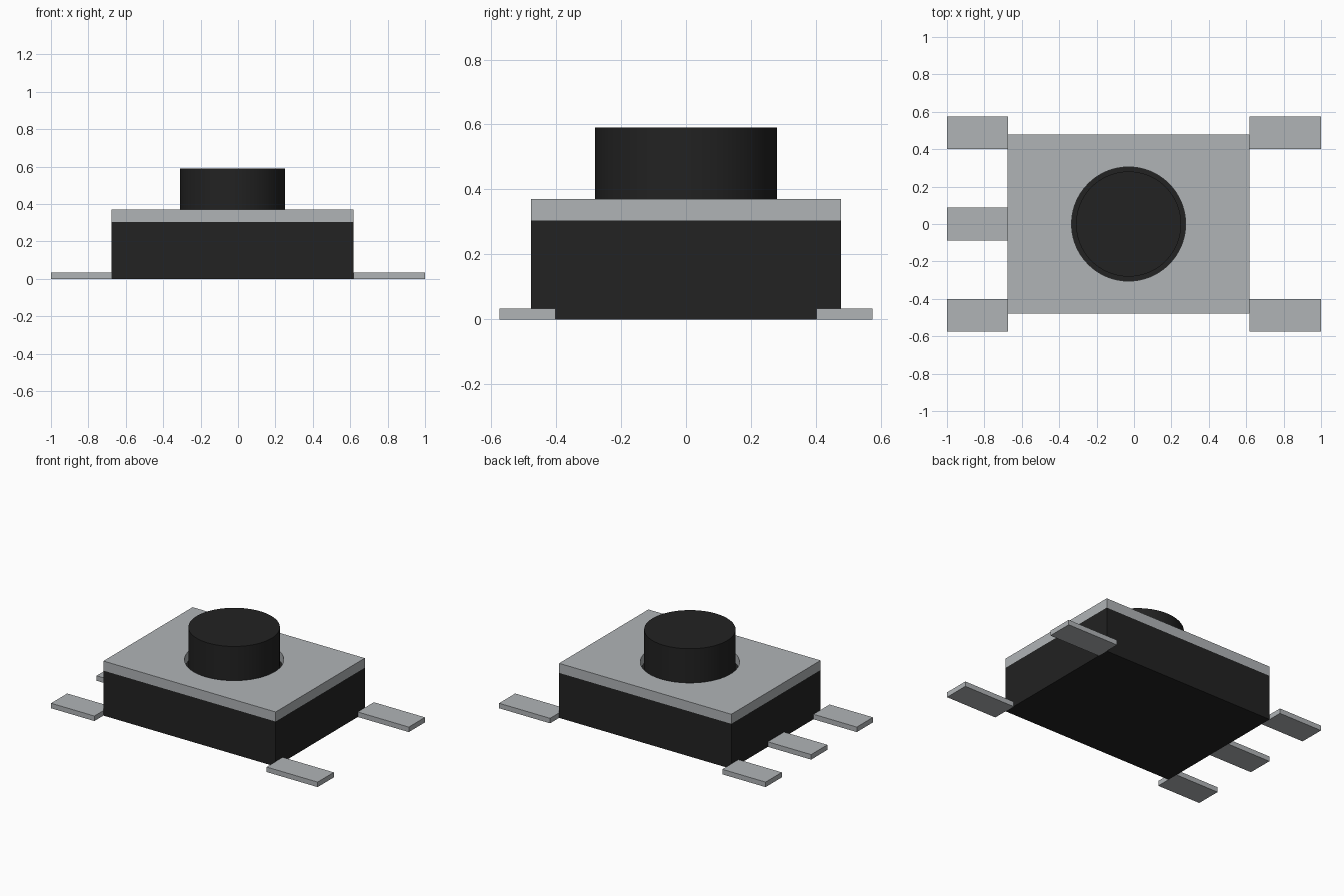
import bpy
import math

default = bpy.data.objects.get("Cube")
if default:
    bpy.data.objects.remove(default, do_unlink=True)


def make_material(name, rgb):
    mat = bpy.data.materials.new(name)
    mat.use_nodes = True
    mat.diffuse_color = (*rgb, 1)
    mat.node_tree.nodes["Principled BSDF"].inputs["Base Color"].default_value = (*rgb, 1)
    return mat


black = make_material("black plastic", (0.016, 0.016, 0.016))
metal = make_material("grey metal", (0.434, 0.456, 0.470))


def box(name, xs, ys, zs, mat):
    """Box spanning the given ranges."""
    spans = (xs, ys, zs)
    bpy.ops.mesh.primitive_cube_add(size=1, location=[sum(s) / 2 for s in spans])
    obj = bpy.context.object
    obj.name = name
    obj.scale = [s[1] - s[0] for s in spans]
    bpy.ops.object.transform_apply(location=False, rotation=False, scale=True)
    obj.data.materials.append(mat)
    return obj


def cylinder(name, radius, zs, mat):
    """Upright cylinder on the button axis."""
    bpy.ops.mesh.primitive_cylinder_add(
        vertices=96, radius=radius, depth=zs[1] - zs[0],
        location=(BUTTON_X, 0, sum(zs) / 2))
    obj = bpy.context.object
    obj.name = name
    obj.data.materials.append(mat)
    bpy.ops.object.shade_smooth_by_angle(angle=math.radians(30))
    return obj


LEFT, RIGHT, HALF_Y = 0.617, -0.675, 0.478
BODY_TOP, COVER_TOP, BUTTON_TOP = 0.305, 0.37, 0.59
BUTTON_X = (LEFT + RIGHT) / 2
PAD_TOP = 0.034

# Housing and metal cover plate
box("housing", (RIGHT, LEFT), (-HALF_Y, HALF_Y), (0, BODY_TOP), black)
cover = box("cover_plate", (RIGHT, LEFT), (-HALF_Y, HALF_Y), (BODY_TOP, COVER_TOP), metal)

# Round clearance hole through the cover
cutter = cylinder("hole_cutter", 0.305, (BODY_TOP - 0.1, COVER_TOP + 0.1), metal)
cut = cover.modifiers.new("hole", "BOOLEAN")
cut.operation = "DIFFERENCE"
cut.solver = "EXACT"
cut.object = cutter
bpy.context.view_layer.objects.active = cover
bpy.ops.object.modifier_apply(modifier=cut.name)
bpy.data.objects.remove(cutter, do_unlink=True)

# Push button
cylinder("button", 0.281, (BODY_TOP, BUTTON_TOP), black)

# Solder terminals: one at each corner and one in the middle of the right side
for side, xs in (("right", (-1, RIGHT)), ("left", (LEFT, 1))):
    for end, ys in (("front", (-0.575, -0.402)), ("back", (0.402, 0.575))):
        box(f"{end}_{side}_terminal", xs, ys, (0, PAD_TOP), metal)
box("middle_right_terminal", (-1, RIGHT), (-0.087, 0.087), (0, PAD_TOP), metal)
